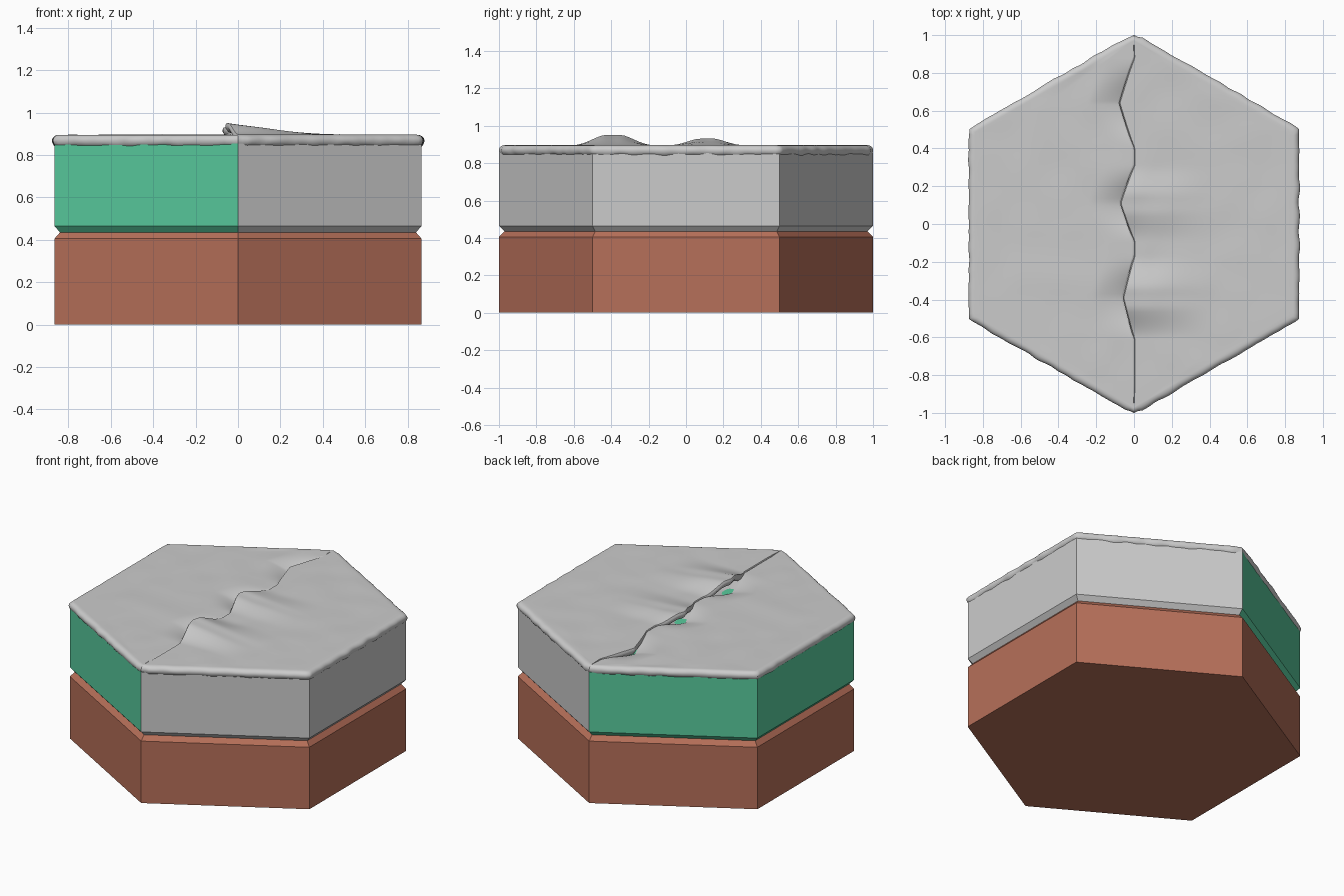
import bpy, math
from mathutils import Vector, noise

if "Cube" in bpy.data.objects:
    bpy.data.objects.remove(bpy.data.objects["Cube"])

S3 = math.sqrt(3)


def make_object(name, verts, faces, color=None, smooth=None):
    me = bpy.data.meshes.new(name)
    me.from_pydata(verts, [], faces)
    ob = bpy.data.objects.new(name, me)
    bpy.context.collection.objects.link(ob)
    bpy.ops.object.select_all(action='DESELECT')
    ob.select_set(True)
    bpy.context.view_layer.objects.active = ob
    bpy.ops.object.mode_set(mode='EDIT')
    bpy.ops.mesh.select_all(action='SELECT')
    bpy.ops.mesh.normals_make_consistent(inside=False)
    bpy.ops.object.mode_set(mode='OBJECT')
    if smooth:
        bpy.ops.object.shade_smooth_by_angle(angle=math.radians(smooth))
    if color:
        mat = bpy.data.materials.new(name + "_material")
        mat.diffuse_color = (*color, 1)
        mat.use_nodes = True
        mat.node_tree.nodes["Principled BSDF"].inputs["Base Color"].default_value = mat.diffuse_color
        me.materials.append(mat)
    return ob


def prism(name, corners, levels, color=None):
    """Stack scaled copies of an outline; levels are (z, scale)."""
    n = len(corners)
    verts = [(x * s, y * s, z) for z, s in levels for x, y in corners]
    faces = [(k * n + i, k * n + (i + 1) % n, (k + 1) * n + (i + 1) % n, (k + 1) * n + i)
             for k in range(len(levels) - 1) for i in range(n)]
    faces += [tuple(range(n)), tuple(range(len(verts) - n, len(verts)))]
    return make_object(name, verts, faces, color)


# Lower earth block and the two halves of the upper block, with a V groove between
half = [(0, -1), (S3 / 2, -0.5), (S3 / 2, 0.5), (0, 1)]
hexagon = half + [(-S3 / 2, 0.5), (-S3 / 2, -0.5)]
prism("earth_base", hexagon, [(0, 1), (0.405, 1), (0.435, 0.97)], (0.47, 0.16, 0.10))
upper = [(0.435, 0.97), (0.465, 1), (0.855, 1)]
prism("upper_block_right", half, upper)
prism("upper_block_left", [(-x, y) for x, y in half], upper, (0.10, 0.60, 0.34))

# Folds along the crack: centre y, half width, sideways reach, lift
FOLDS = [(-0.39, 0.22, 0.06, 0.055), (0.11, 0.2, 0.075, 0.035), (0.64, 0.24, 0.08, 0.0)]


def fold(y):
    reach = lift = dip = 0
    for c, w, r, h in FOLDS:
        t = abs(y - c) / w
        if t < 1:
            b = math.cos(t * math.pi / 2) ** 2
            reach += r * (1 - t) ** 0.9
            lift += h * min(1, b * 1.15)
            dip += 0.035 * b
    return reach, lift, dip


def ripple(x, y):
    return 0.004 * noise.noise(Vector((x * 5, y * 5, 2)))


def rim_points(side, steps=50):
    """Inset half outline with outward directions rounded at the corners."""
    a = 0.842 * 2 / S3
    pts = []
    for k in range(3):
        p, q = Vector(half[k]) * a, Vector(half[k + 1]) * a
        edge = (q - p).normalized()
        normal = Vector((edge.y, -edge.x))
        for i in range(steps + (k == 2)):
            t = i / steps
            pos = p.lerp(q, t)
            n = normal.copy()
            near = min(t, 1 - t)
            if near < 0.06:
                corner = (p if t < 0.5 else q).normalized()
                n = corner.lerp(normal, near / 0.06).normalized()
            pts.append((Vector((pos.x * side, pos.y)), Vector((n.x * side, n.y))))
    return pts


def cap_half(name, side):
    rows = []
    cols = 40
    for p, n in rim_points(side):
        y = p.y
        reach, lift, dip = fold(y)
        taper = min(1, abs(p.x) / 0.2)
        crack = -reach * taper
        row = []
        if side > 0:
            # Lip of the overlapping slab
            row += [(crack + 0.08 * taper, y, 0.842 + lift * 0.8),
                    (crack + 0.014 * taper, y, 0.853 + lift),
                    (crack + 0.001, y, 0.872 + lift * 1.0),
                    (crack, y, 0.885 + lift)]
        else:
            # Tongue that tucks under the opposite slab
            row += [(0.09 * taper, y, 0.845), (0.09 * taper, y, 0.856),
                    (0.03 * taper, y, 0.858), (crack + 0.01 * taper, y, 0.885 - dip)]
        for i in range(cols):
            u = (i / (cols - 1)) ** 1.6
            x = crack + 0.006 * taper * side + (p.x - crack - 0.006 * taper * side) * u
            d = abs(x - crack)
            keep = min(1, 5 * (1 - u))
            if side > 0:
                z = 0.896 + lift * max(0, 1 - d / 0.5) ** 1.4
            else:
                z = 0.895 - dip * max(0, 1 - d / 0.16) ** 1.5
            row.append((x, y, z + ripple(x, y) * keep * min(1, d * 8)))
        # Lumpy rounded rim
        v = Vector((p.x * 13, p.y * 13, 0))
        r = 0.033 + 0.007 * noise.noise(v)
        if abs(p.x) < 0.03:
            r = 0.028
        low = 0.033 + 0.008 * noise.noise(v + Vector((0, 0, 7)))
        for k in range(1, 11):
            ang = math.pi / 2 - math.pi * k / 10
            h = 0.027 if ang > 0 else low
            e = p + n * r * math.cos(ang)
            row.append((e.x, e.y, 0.869 + h * math.sin(ang)))
        rows.append(row)
    m = len(rows[0])
    verts = [v for row in rows for v in row]
    faces = [(i * m + j, i * m + (j + 1) % m, (i + 1) * m + (j + 1) % m, (i + 1) * m + j)
             for i in range(len(rows) - 1) for j in range(m)]
    make_object(name, verts, faces, smooth=50)


# Cracked cover slabs, the right one lifted over the left
cap_half("cover_slab_right", 1)
cap_half("cover_slab_left", -1)
